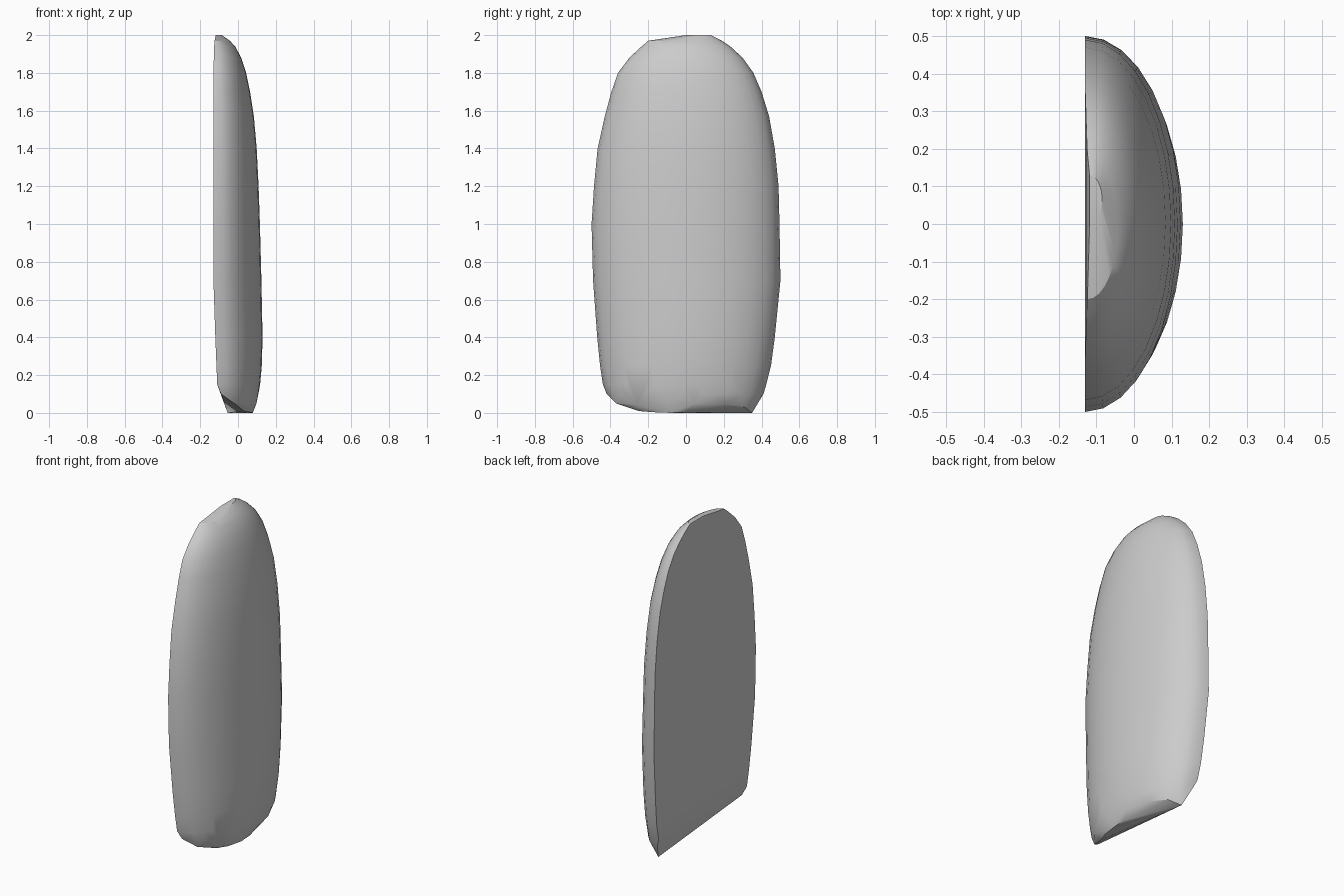
import bpy, bmesh, math

# Cross-sections up the shell: z, y min, y max, flat back x, dome front x
SECTIONS = [
    (0.10, -0.42, 0.41, -0.09, 0.108),
    (0.15, -0.44, 0.425, -0.11, 0.117),
    (0.25, -0.455, 0.45, -0.114, 0.126),
    (0.40, -0.47, 0.47, -0.12, 0.13),
    (0.70, -0.492, 0.50, -0.13, 0.124),
    (1.00, -0.50, 0.495, -0.13, 0.116),
    (1.20, -0.487, 0.49, -0.13, 0.109),
    (1.40, -0.468, 0.47, -0.13, 0.099),
    (1.57, -0.43, 0.44, -0.13, 0.084),
    (1.70, -0.395, 0.40, -0.13, 0.064),
    (1.80, -0.36, 0.357, -0.13, 0.043),
    (1.88, -0.30, 0.30, -0.128, 0.017),
    (1.94, -0.235, 0.235, -0.126, -0.015),
    (1.97, -0.20, 0.19, -0.124, -0.043),
    (2.00, 0.0, 0.13, -0.118, -0.085),
]
# Slanted, chipped foot of the shell
FOOT = [(-0.02, -0.37, 0.05), (0.03, -0.25, 0.01), (0.06, -0.18, 0.004),
        (0.078, -0.08, 0.0), (0.078, 0.0, 0.004), (0.066, 0.2, 0.045),
        (0.01, 0.31, 0.03), (-0.055, 0.35, 0.0), (0.07, -0.26, 0.04),
        (0.098, -0.1, 0.05), (0.098, 0.05, 0.05)]
STEPS = 16

bm = bmesh.new()
for z, y0, y1, xb, xf in SECTIONS:
    for i in range(STEPS + 1):
        a = math.pi * i / STEPS
        bm.verts.new((xb + (xf - xb) * math.sin(a),
                      (y0 + y1) / 2 - (y1 - y0) / 2 * math.cos(a), z))
for p in FOOT:
    bm.verts.new(p)

# Wrap all sections in one convex skin
res = bmesh.ops.convex_hull(bm, input=bm.verts[:])
loose = {v for v in bm.verts if not v.link_faces}
bmesh.ops.delete(bm, geom=list(loose), context='VERTS')
bmesh.ops.recalc_face_normals(bm, faces=bm.faces[:])

mesh = bpy.data.meshes.new("domed_shell")
bm.to_mesh(mesh)
bm.free()
shell = bpy.data.objects.new("domed_shell", mesh)
bpy.context.collection.objects.link(shell)
bpy.context.view_layer.objects.active = shell
shell.select_set(True)
bpy.ops.object.shade_smooth_by_angle(angle=math.radians(25))
